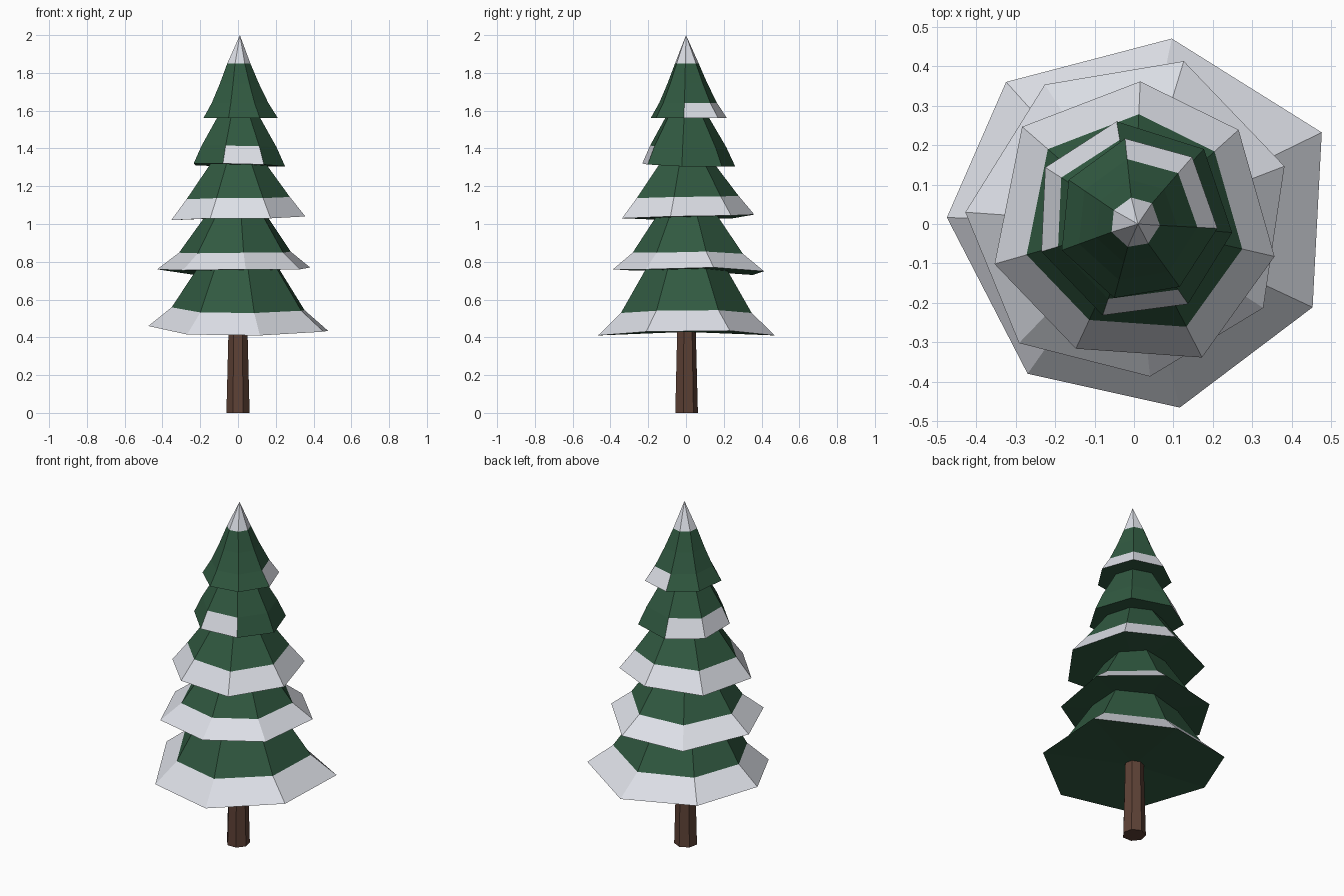
import bpy, bmesh, math
from mathutils import Vector

if "Cube" in bpy.data.objects:
    bpy.data.objects.remove(bpy.data.objects["Cube"])


def material(name, rgb):
    m = bpy.data.materials.new(name)
    m.diffuse_color = (*rgb, 1)
    m.use_nodes = True
    m.node_tree.nodes["Principled BSDF"].inputs["Base Color"].default_value = m.diffuse_color
    return m


GREEN = material("needle green", (0.03, 0.1, 0.052))
SNOW = material("snow white", (0.76, 0.78, 0.84))
BROWN = material("bark brown", (0.11, 0.053, 0.036))


def finish(bm, name, mats):
    bmesh.ops.recalc_face_normals(bm, faces=bm.faces)
    me = bpy.data.meshes.new(name)
    bm.to_mesh(me)
    bm.free()
    for m in mats:
        me.materials.append(m)
    bpy.context.collection.objects.link(bpy.data.objects.new(name, me))


def branch_tier(name, rim, rim_z, steps, snowy, tip=None):
    """Seven-sided skirt: rim corners (degrees, radius), then (scale, z) rings.
    snowy lists the sides whose lowest band is snow."""
    bm = bmesh.new()
    base = [Vector((r * math.cos(math.radians(a)), r * math.sin(math.radians(a)), z))
            for (a, r), z in zip(rim, rim_z)]
    mean_z = sum(rim_z) / 7
    rings = [[bm.verts.new(p) for p in base]]
    for k, (s, z) in enumerate(steps):
        follow = 0.6 if k == 0 else 0   # snow line follows the uneven rim
        rings.append([bm.verts.new((p.x * s, p.y * s, z + follow * (p.z - mean_z)))
                      for p in base])
    for k in range(len(rings) - 1):
        for i in range(7):
            j = (i + 1) % 7
            f = bm.faces.new((rings[k][i], rings[k][j], rings[k + 1][j], rings[k + 1][i]))
            f.material_index = 1 if k == 0 and i in snowy else 0
    # closed underside, and either a snowy point or a hidden flat top
    under = bm.verts.new((0, 0, mean_z))
    top = bm.verts.new(tip or (0, 0, steps[-1][1]))
    for i in range(7):
        j = (i + 1) % 7
        bm.faces.new((rings[0][j], rings[0][i], under))
        f = bm.faces.new((rings[-1][i], rings[-1][j], top))
        f.material_index = 1 if tip else 0
    finish(bm, name, [GREEN, SNOW])


ALL = range(7)
branch_tier("branch_tier_bottom",
            [(26, .53), (78.5, .48), (132, .485), (178, .475), (234.6, .466), (284, .48), (335, .50)],
            [.435, .41, .44, .46, .415, .41, .43],
            [(.74, .54), (.44, .775)], ALL)
branch_tier("branch_tier_lower",
            [(21, .409), (73, .432), (122.6, .42), (176, .429), (226, .42), (276, .389), (327, .391)],
            [.77, .75, .73, .76, .755, .76, .76],
            [(.73, .845), (.39, 1.05)], ALL)
branch_tier("branch_tier_middle",
            [(42, .357), (87.5, .362), (139, .376), (196, .368), (245, .349), (297, .38), (347, .366)],
            [1.045, 1.05, 1.03, 1.02, 1.03, 1.03, 1.04],
            [(.77, 1.14), (.39, 1.33)], ALL)
branch_tier("branch_tier_upper",
            [(47, .26), (99.6, .264), (147.5, .267), (196.6, .245), (251, .245), (304, .245), (355, .25)],
            [1.305, 1.305, 1.31, 1.32, 1.32, 1.315, 1.305],
            [(.82, 1.41), (.43, 1.58)], {1, 2, 4})
branch_tier("branch_tier_top",
            [(49, .225), (96, .218), (146, .2), (200, .195), (255, .194), (306, .197), (357, .212)],
            [1.56] * 7,
            [(.76, 1.64), (.52, 1.745), (.31, 1.85)], {0, 6}, tip=(.01, 0, 2.0))

# tapered trunk
bm = bmesh.new()
bmesh.ops.create_cone(bm, cap_ends=True, segments=7, radius1=.063, radius2=.05, depth=.5)
bmesh.ops.translate(bm, verts=bm.verts, vec=(0, 0, .25))
finish(bm, "trunk", [BROWN])
